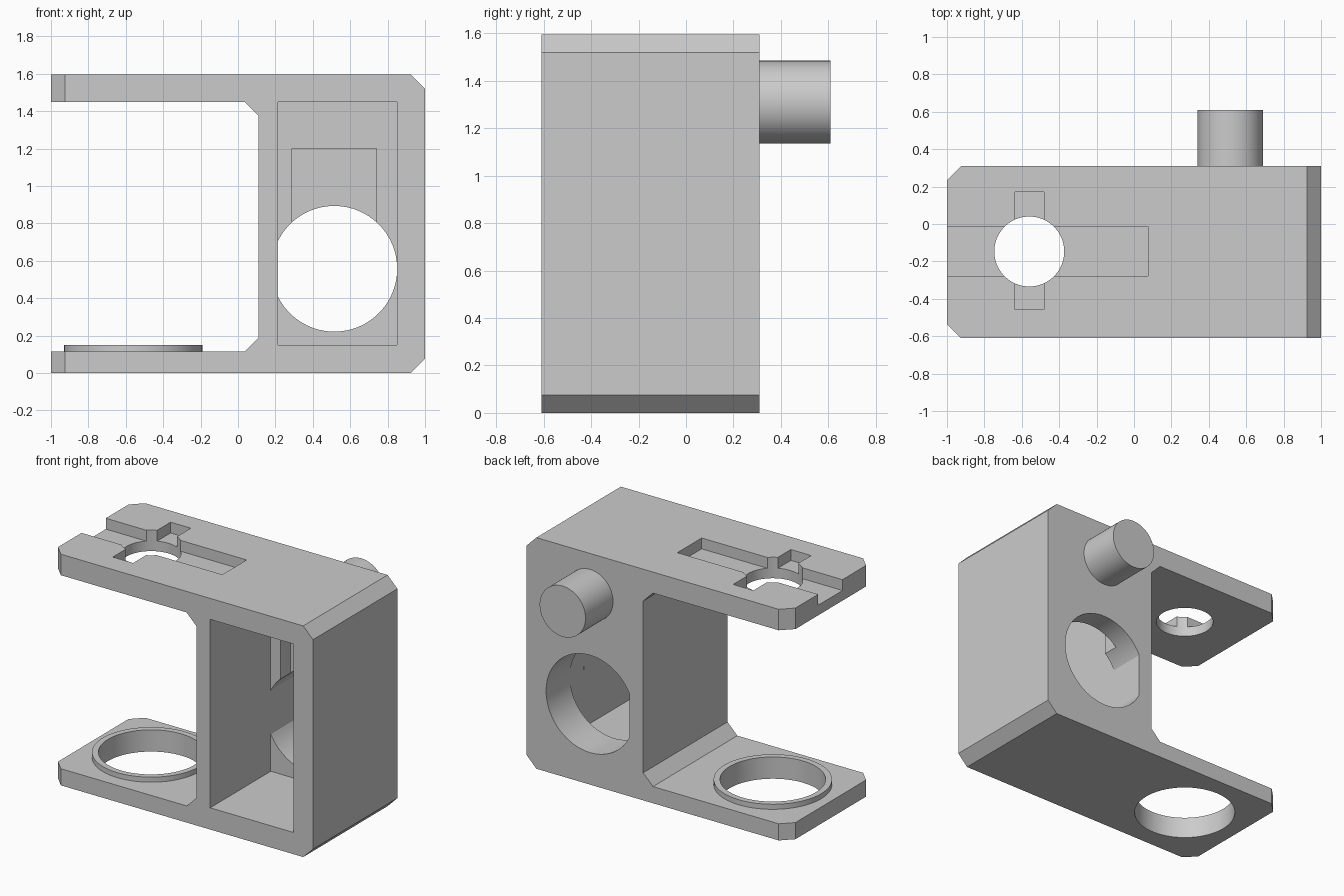
import bpy, bmesh, math
from mathutils import Matrix, Vector

if "Cube" in bpy.data.objects:
    bpy.data.objects.remove(bpy.data.objects["Cube"], do_unlink=True)

grey = bpy.data.materials.new("light_grey")
grey.use_nodes = True
colour = (0.6, 0.6, 0.6, 1)
grey.diffuse_color = colour
grey.node_tree.nodes["Principled BSDF"].inputs["Base Color"].default_value = colour

FRONT, BACK, TOP = -0.61, 0.31, 1.595
RING_X, RING_Y = -0.56, -0.147


def finish(name, bm):
    bmesh.ops.recalc_face_normals(bm, faces=bm.faces)
    mesh = bpy.data.meshes.new(name)
    bm.to_mesh(mesh)
    bm.free()
    mesh.materials.append(grey)
    ob = bpy.data.objects.new(name, mesh)
    bpy.context.collection.objects.link(ob)
    return ob


def prism(name, points, start, end, axis):
    """Extrude an outline along y (outline in xz) or z (outline in xy)."""
    bm = bmesh.new()
    place = (lambda a, b: (a, start, b)) if axis == "y" else (lambda a, b: (a, b, start))
    face = bm.faces.new([bm.verts.new(place(a, b)) for a, b in points])
    move = Vector((0, end - start, 0) if axis == "y" else (0, 0, end - start))
    new = bmesh.ops.extrude_face_region(bm, geom=[face])["geom"]
    bmesh.ops.translate(bm, vec=move, verts=[v for v in new if isinstance(v, bmesh.types.BMVert)])
    return finish(name, bm)


def box(name, x0, x1, y0, y1, z0, z1):
    return prism(name, [(x0, y0), (x1, y0), (x1, y1), (x0, y1)], z0, z1, "z")


def disc(name, a, b, radius, start, end, axis, flat=-9):
    """Cylinder, optionally flattened at a minimum x."""
    n = 96
    points = [(a + radius * math.cos(2 * math.pi * i / n),
               b + radius * math.sin(2 * math.pi * i / n)) for i in range(n)]
    if flat > -9:
        h = math.sqrt(radius ** 2 - (a - flat) ** 2)
        kept = [p for p in points if p[0] > flat + 0.001]
        kept += [(flat, b + h), (flat, b - h)]
        points = sorted(kept, key=lambda p: math.atan2(p[1] - b, p[0] - a))
    return prism(name, points, start, end, axis)


def apply_boolean(ob, other, operation):
    mod = ob.modifiers.new(other.name, "BOOLEAN")
    mod.operation, mod.object, mod.solver = operation, other, "EXACT"
    bpy.context.view_layer.objects.active = ob
    bpy.ops.object.modifier_apply(modifier=mod.name)
    bpy.data.objects.remove(other, do_unlink=True)


# C-shaped bracket body
c = 0.075
body = prism("bracket_body", [
    (-1, 0), (1 - c, 0), (1, c), (1, TOP - c), (1 - c, TOP), (-1, TOP), (-1, 1.45),
    (0.11 - c, 1.45), (0.11, 1.45 - c), (0.11, 0.115 + c), (0.11 - c, 0.115), (-1, 0.115),
], FRONT, BACK, "y")

# Bevelled corners at the open ends of both arms
for y, inward in ((FRONT, 1), (BACK, -1)):
    e = 0.1
    corner = [(-1 - e, y + inward * (c + e)), (-1 - e, y - inward * e), (-1 + c + e, y - inward * e)]
    corner = [(-1 - e, y + inward * (c + e)), (-1 - e, y - inward * e), (-1 + c + e, y - inward * e)]
    apply_boolean(body, prism("corner_cut", corner, -0.1, TOP + 0.1, "z"), "DIFFERENCE")

# Raised ring on the lower arm
apply_boolean(body, disc("ring", RING_X, RING_Y, 0.37, 0.05, 0.15, "z"), "UNION")

cuts = [
    disc("ring_hole", RING_X, RING_Y, 0.33, -0.1, 0.3, "z"),
    # Hole, channel and cross slot in the upper arm
    disc("arm_hole", RING_X, RING_Y, 0.187, 1.3, 1.7, "z"),
    box("channel", -1.1, 0.075, -0.278, -0.013, TOP - 0.075, 1.7),
    box("cross_slot", -0.635, -0.48, -0.458, 0.172, TOP - 0.075, 1.7),
    # Front pocket, recess in its rear wall, and round opening through the back
    box("pocket", 0.215, 0.85, -0.8, 0.05, 0.15, 1.45),
    box("recess", 0.29, 0.74, -0.1, 0.16, 0.56, 1.2),
    disc("rear_opening", 0.515, 0.557, 0.336, -0.1, 0.5, "y", flat=0.215),
]
for cut in cuts:
    apply_boolean(body, cut, "DIFFERENCE")

# Round peg on the back
peg = disc("rear_peg", 0.515, 1.31, 0.175, BACK, 0.61, "y")

for ob in (body, peg):
    bpy.ops.object.select_all(action="DESELECT")
    ob.select_set(True)
    bpy.context.view_layer.objects.active = ob
    bpy.ops.object.shade_smooth_by_angle(angle=math.radians(25))
